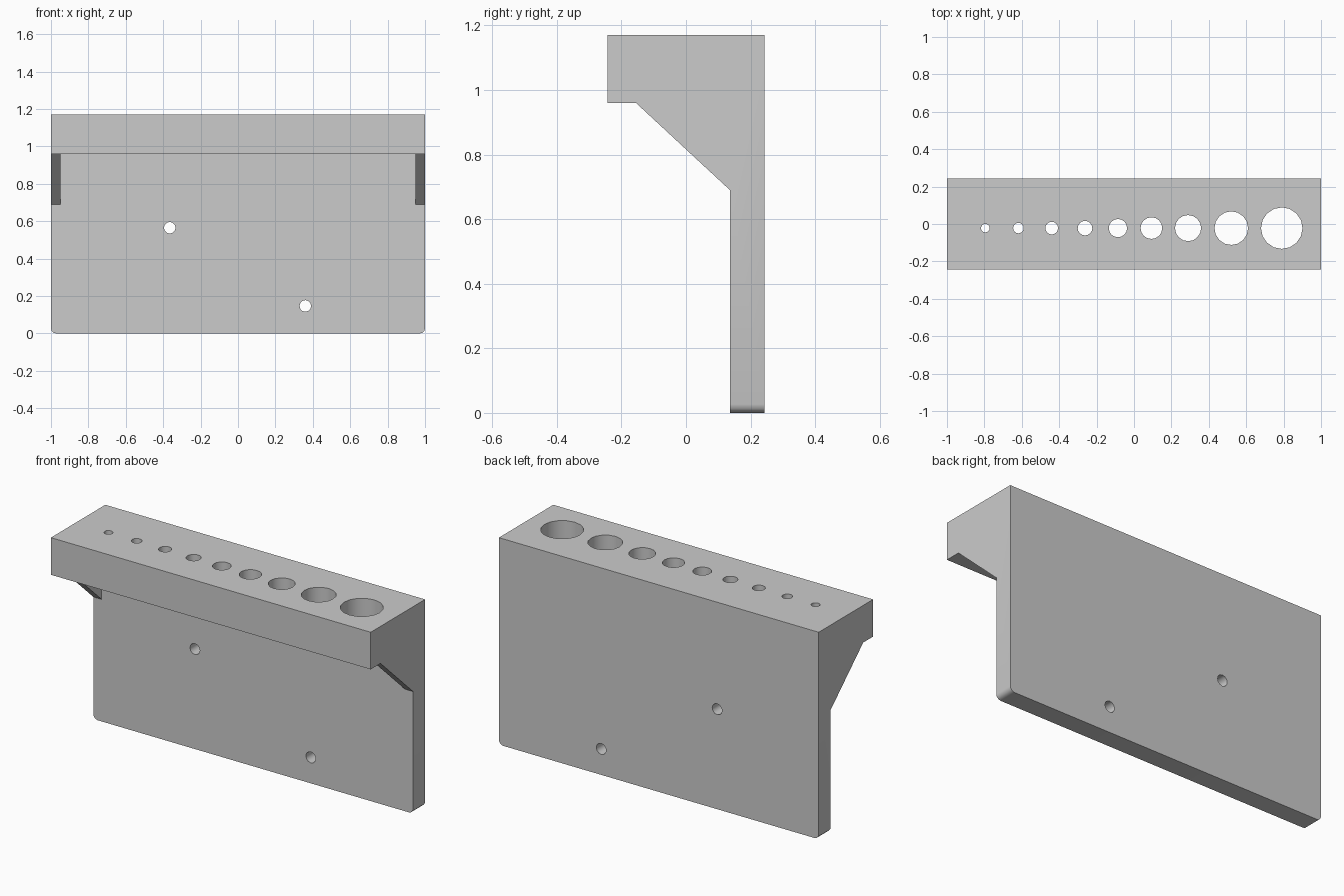
import bpy, bmesh, math
from mathutils import Matrix

if "Cube" in bpy.data.objects:
    bpy.data.objects.remove(bpy.data.objects["Cube"])


def make_object(name, bm):
    bmesh.ops.recalc_face_normals(bm, faces=bm.faces)
    mesh = bpy.data.meshes.new(name)
    bm.to_mesh(mesh)
    bm.free()
    obj = bpy.data.objects.new(name, mesh)
    bpy.context.collection.objects.link(obj)
    return obj


def prism(profile, half_width):
    """Extrude a (y, z) profile along x, centred on x = 0."""
    bm = bmesh.new()
    face = bm.faces.new([bm.verts.new((-half_width, y, z)) for y, z in profile])
    ext = bmesh.ops.extrude_face_region(bm, geom=[face])
    verts = [v for v in ext["geom"] if isinstance(v, bmesh.types.BMVert)]
    bmesh.ops.translate(bm, verts=verts, vec=(2 * half_width, 0, 0))
    return bm


def add_cylinder(bm, matrix, radius, depth, sides):
    bmesh.ops.create_cone(bm, cap_ends=True, segments=sides, radius1=radius,
                          radius2=radius, depth=depth, matrix=matrix)


def cut(target, cutter):
    cutter.hide_render = True
    mod = target.modifiers.new("cut", 'BOOLEAN')
    mod.operation, mod.solver, mod.object = 'DIFFERENCE', 'EXACT', cutter
    bpy.context.view_layer.objects.active = target
    bpy.ops.object.modifier_apply(modifier=mod.name)
    bpy.data.objects.remove(cutter, do_unlink=True)


# Rack body: back plate, shelf and brace in one side profile
bm = prism([(-0.243, 1.17), (0.243, 1.17), (0.243, 0), (0.136, 0),
            (0.136, 0.69), (-0.155, 0.96), (-0.243, 0.96)], 1.0)

# Rounded bottom corners
corners = [e for e in bm.edges
           if all(v.co.z < 0.001 for v in e.verts)
           and e.verts[0].co.x == e.verts[1].co.x]
bmesh.ops.bevel(bm, geom=corners, offset=0.027, segments=3, profile=0.5,
                affect='EDGES')
rack = make_object("tool_rack", bm)

# Remove the brace between the two end gussets
cut(rack, make_object("brace_gap_cutter", prism(
    [(-0.3, 0.96), (0.136, 0.96), (0.136, 0.6), (-0.3, 0.6)], 0.948)))

# Graduated holes through the shelf
holes = [(-0.795, 0.023), (-0.618, 0.028), (-0.44, 0.034), (-0.262, 0.039),
         (-0.086, 0.049), (0.093, 0.058), (0.289, 0.07), (0.52, 0.09),
         (0.79, 0.111)]
bm = bmesh.new()
for x, r in holes:
    add_cylinder(bm, Matrix.Translation((x, -0.022, 1.05)), r, 0.5, 16)
cut(rack, make_object("shelf_hole_cutter", bm))

# Two screw holes through the back plate
bm = bmesh.new()
for x, z in [(-0.365, 0.565), (0.36, 0.147)]:
    m = Matrix.Translation((x, 0.19, z)) @ Matrix.Rotation(math.pi / 2, 4, 'X')
    add_cylinder(bm, m, 0.031, 0.4, 12)
cut(rack, make_object("screw_hole_cutter", bm))

# Smooth hole walls, sharp edges
bpy.ops.object.select_all(action='DESELECT')
rack.select_set(True)
bpy.context.view_layer.objects.active = rack
bpy.ops.object.shade_smooth_by_angle(angle=math.radians(35))
